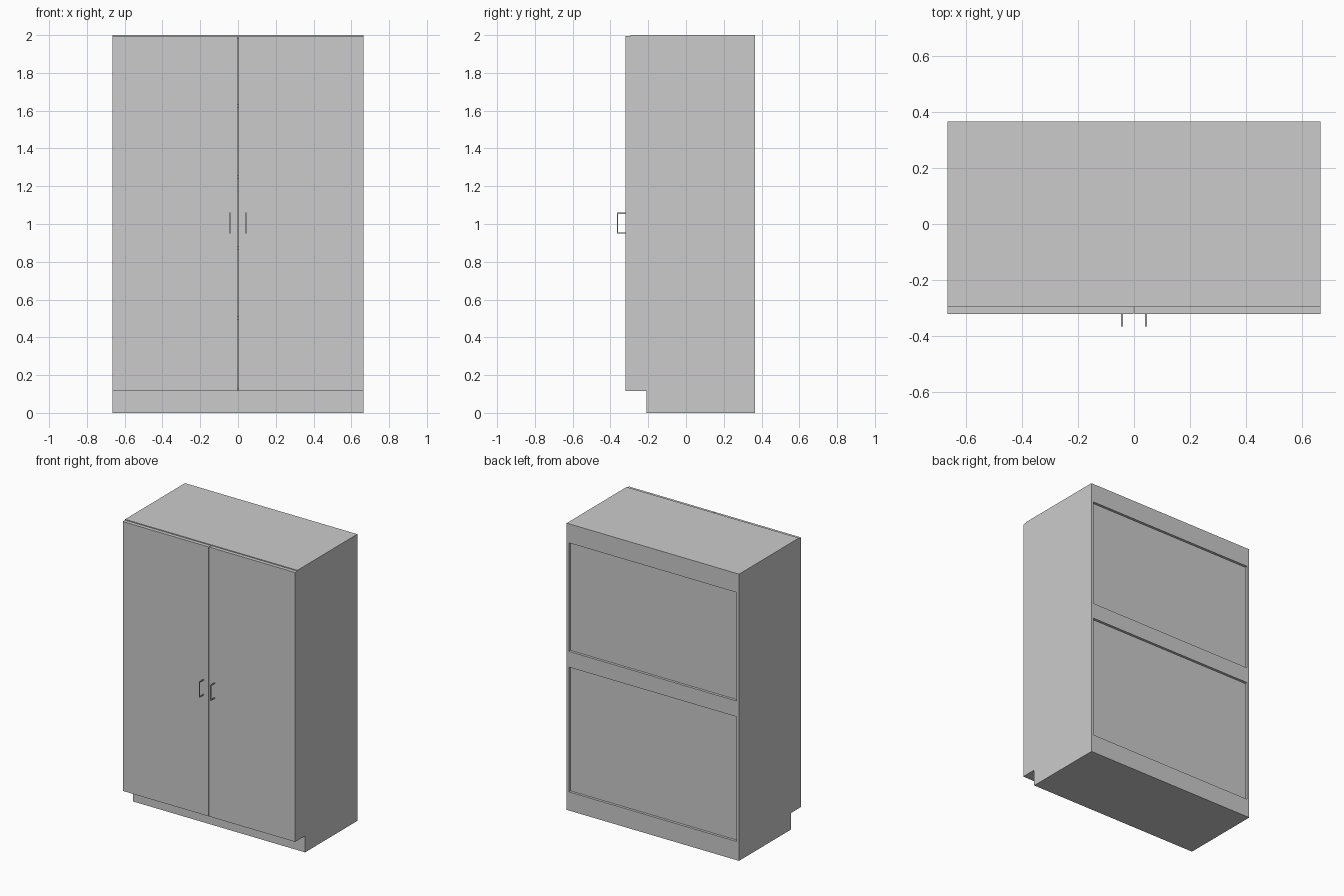
import bpy, bmesh

if "Cube" in bpy.data.objects:
    bpy.data.objects.remove(bpy.data.objects["Cube"])

W, T = 0.665, 0.018            # half width, board thickness
FRONT, BACK = -0.295, 0.365    # carcass depth range
KICK_Y, KICK_Z = -0.21, 0.115  # toe-kick notch


def make_object(name, bm):
    bmesh.ops.recalc_face_normals(bm, faces=bm.faces)
    mesh = bpy.data.meshes.new(name)
    bm.to_mesh(mesh)
    bm.free()
    obj = bpy.data.objects.new(name, mesh)
    bpy.context.collection.objects.link(obj)
    return obj


def extrude_profile(name, x0, x1, yz):
    """Extrude a closed outline in the yz plane from x0 to x1."""
    bm = bmesh.new()
    face = bm.faces.new([bm.verts.new((x0, y, z)) for y, z in yz])
    ext = bmesh.ops.extrude_face_region(bm, geom=[face])
    verts = [g for g in ext["geom"] if isinstance(g, bmesh.types.BMVert)]
    bmesh.ops.translate(bm, verts=verts, vec=(x1 - x0, 0, 0))
    return make_object(name, bm)


def box(name, x0, x1, y0, y1, z0, z1):
    return extrude_profile(name, x0, x1, [(y0, z0), (y1, z0), (y1, z1), (y0, z1)])


side_outline = [(KICK_Y, 0), (BACK, 0), (BACK, 2), (FRONT, 2),
                (FRONT, KICK_Z), (KICK_Y, KICK_Z)]
# handle: square U-shaped bar
h0, h1, hy, ht = 0.95, 1.06, -0.365, 0.006
dy = -0.32
handle_outline = [(dy, h0), (hy, h0), (hy, h1), (dy, h1), (dy, h1 - ht),
                  (hy + ht, h1 - ht), (hy + ht, h0 + ht), (dy, h0 + ht)]

# mirrored pairs: side panel, door, handle
for s, label in ((-1, "left"), (1, "right")):
    extrude_profile(label + "_side_panel", s * (W - T), s * W, side_outline)
    box(label + "_door", s * 0.002, s * W, dy, FRONT, KICK_Z, 1.994)
    extrude_profile(label + "_handle", s * 0.040, s * 0.046, handle_outline)

# boards between the sides
inner = W - T
box("base_plinth", -inner, inner, KICK_Y, BACK - T, 0, KICK_Z)
box("bottom_board", -inner, inner, FRONT, BACK - T, KICK_Z, KICK_Z + T)
box("top_board", -inner, inner, FRONT, BACK - T, 2 - T, 2)

# rear rails flush with the back edge
for name, z0, z1 in (("bottom_rail", 0, 0.13), ("middle_rail", 1.0, 1.11),
                     ("top_rail", 1.867, 2)):
    box(name, -inner, inner, BACK - T, BACK, z0, z1)

# recessed back panel
box("back_panel", -inner, inner, BACK - T - 0.01, BACK - T, KICK_Z + T, 2 - T)

# interior shelves
for i in range(4):
    z = 0.5 + i * 0.375
    box(f"shelf_{i + 1}", -inner, inner, FRONT + 0.02, BACK - T - 0.01,
        z - T / 2, z + T / 2)
